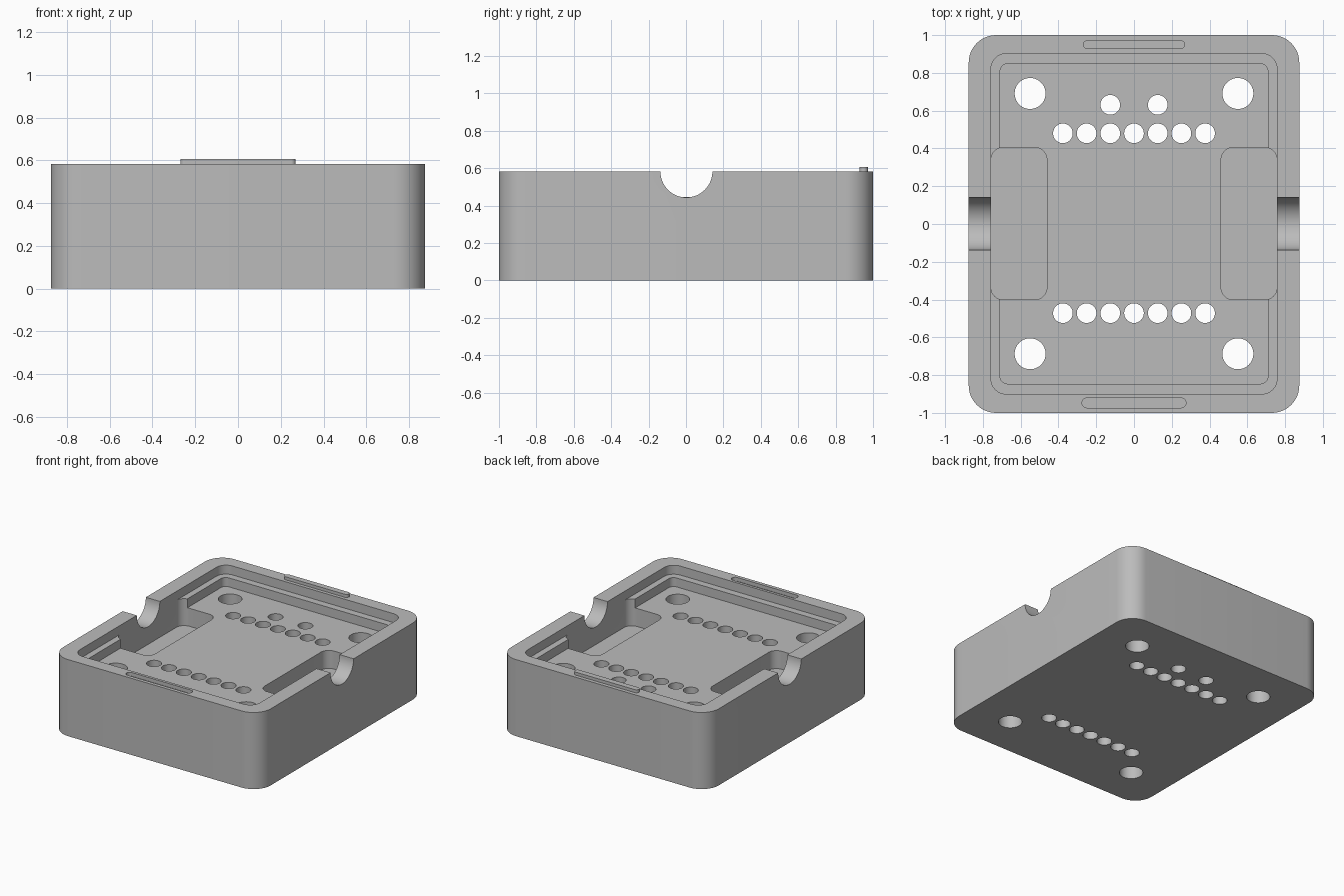
import bpy
import bmesh
import math

if "Cube" in bpy.data.objects:
    bpy.data.objects.remove(bpy.data.objects["Cube"])

TOP = 0.583      # rim height
LEDGE = 0.515    # step inside the rim
FLOOR = 0.447    # main inner floor
POCKET = 0.31    # floor of the two side pockets

grey = bpy.data.materials.new("plain grey")
grey.diffuse_color = (0.5, 0.5, 0.5, 1)
grey.use_nodes = True
grey.node_tree.nodes["Principled BSDF"].inputs["Base Color"].default_value = grey.diffuse_color


def prism(name, outline, z0, z1):
    """Extrude a closed xy outline from z0 to z1."""
    bm = bmesh.new()
    low = [bm.verts.new((x, y, z0)) for x, y in outline]
    high = [bm.verts.new((x, y, z1)) for x, y in outline]
    bm.faces.new(low[::-1])
    bm.faces.new(high)
    n = len(outline)
    for i in range(n):
        j = (i + 1) % n
        bm.faces.new((low[i], low[j], high[j], high[i]))
    mesh = bpy.data.meshes.new(name)
    bm.to_mesh(mesh)
    bm.free()
    mesh.materials.append(grey)
    ob = bpy.data.objects.new(name, mesh)
    bpy.context.collection.objects.link(ob)
    return ob


def rounded(x0, x1, y0, y1, r, steps=12):
    pts = []
    corners = [(x1 - r, y1 - r), (x0 + r, y1 - r), (x0 + r, y0 + r), (x1 - r, y0 + r)]
    for k, (cx, cy) in enumerate(corners):
        for i in range(steps + 1):
            a = math.pi / 2 * (k + i / steps)
            pts.append((cx + r * math.cos(a), cy + r * math.sin(a)))
    return pts


def circle(cx, cy, r, n=40):
    return [(cx + r * math.cos(2 * math.pi * i / n),
             cy + r * math.sin(2 * math.pi * i / n)) for i in range(n)]


def activate(ob):
    bpy.ops.object.select_all(action='DESELECT')
    ob.select_set(True)
    bpy.context.view_layer.objects.active = ob


def cut(ob, cutter):
    activate(ob)
    mod = ob.modifiers.new("cut", 'BOOLEAN')
    mod.operation = 'DIFFERENCE'
    mod.solver = 'EXACT'
    mod.object = cutter
    bpy.ops.object.modifier_apply(modifier=mod.name)
    bpy.data.objects.remove(cutter)


# Outer block with rounded upright edges
case = prism("case_base", rounded(-0.875, 0.875, -1, 1, 0.145), 0, TOP)

# Stepped recess
cut(case, prism("rim_cutter", rounded(-0.757, 0.757, -0.9, 0.902, 0.08), LEDGE, 0.8))
cut(case, prism("floor_cutter", rounded(-0.709, 0.709, -0.846, 0.848, 0.04), FLOOR, 0.8))

# Deep pockets and half-round cable notches on both sides
for s in (-1, 1):
    x0, x1 = sorted((s * 0.461, s * 0.757))
    cut(case, prism("pocket_cutter", rounded(x0, x1, -0.401, 0.405, 0.065), POCKET, 0.8))
    notch = prism("notch_cutter", circle(0, 0, 0.139, 64), -0.12, 0.12)
    notch.rotation_euler = (0, math.pi / 2, 0)
    notch.location = (s * 0.82, 0.002, TOP)
    bpy.context.view_layer.update()
    cut(case, notch)

# Large corner holes, two pin rows and an extra pair, all through the floor
holes = [(x, y, 0.082) for x in (-0.55, 0.55) for y in (-0.687, 0.691)]
holes += [(i * 0.1255, y, 0.052) for i in range(-3, 4) for y in (-0.472, 0.48)]
holes += [(x, 0.631, 0.052) for x in (-0.1255, 0.1255)]
for x, y, r in holes:
    cut(case, prism("hole_cutter", circle(x, y, r), -0.1, 0.6))

# Slot in the front rim
cut(case, prism("slot_cutter", rounded(-0.275, 0.275, -0.973, -0.921, 0.0255), TOP - 0.028, 0.8))

# Matching raised tab on the back rim
tab = prism("locating_tab", rounded(-0.27, 0.27, 0.928, 0.972, 0.0215), TOP - 0.01, 0.606)

for ob in (case, tab):
    activate(ob)
    bpy.ops.object.shade_smooth_by_angle(angle=math.radians(30))
